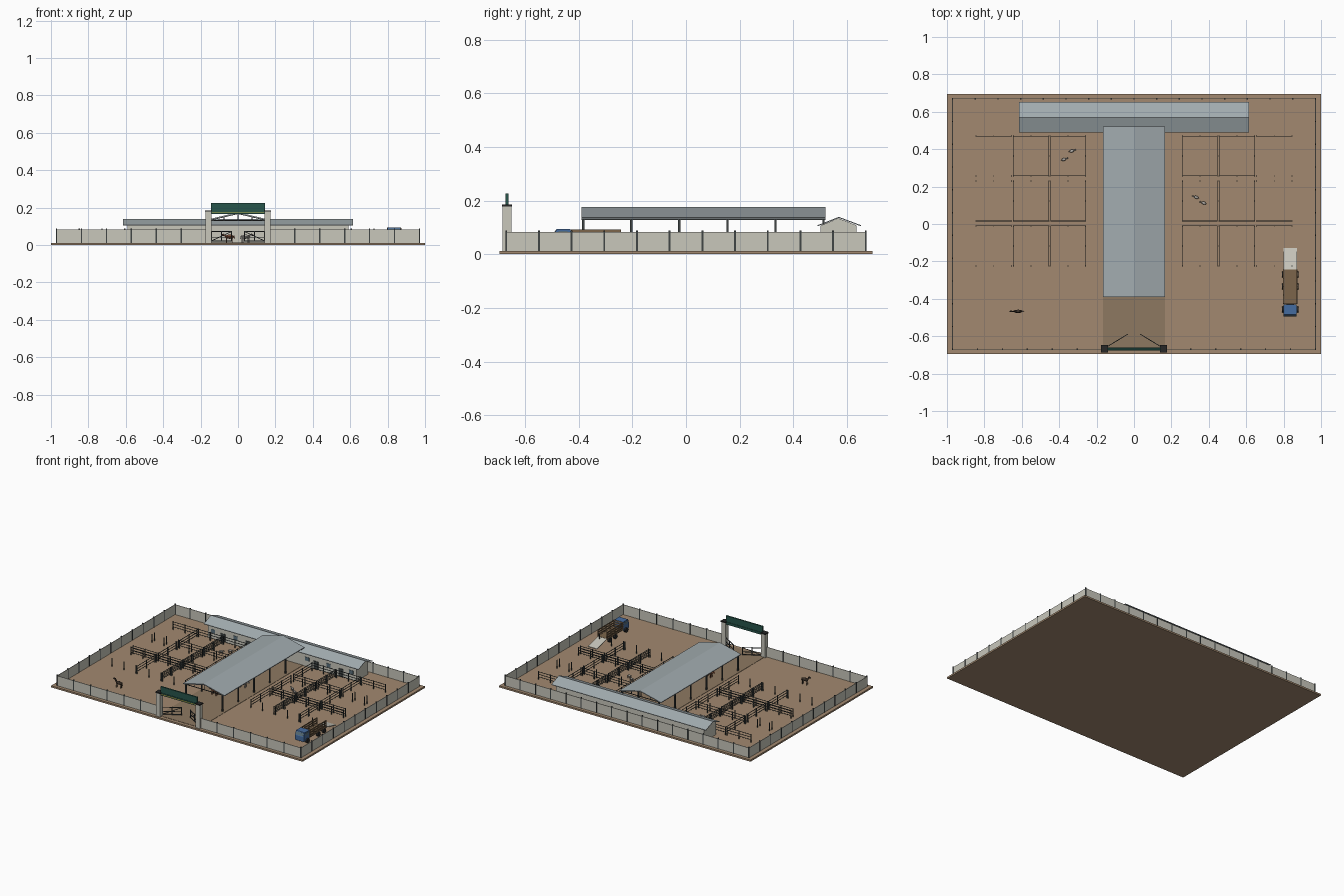
import bpy, bmesh, math
from mathutils import Vector, Matrix

if "Cube" in bpy.data.objects:
    bpy.data.objects.remove(bpy.data.objects["Cube"])

def mat(name, c):
    m = bpy.data.materials.new(name)
    m.diffuse_color = (*c, 1)
    m.use_nodes = True
    m.node_tree.nodes["Principled BSDF"].inputs["Base Color"].default_value = m.diffuse_color
    return m

DIRT = mat("dirt", (.36, .25, .16)); PATH = mat("path", (.27, .19, .12))
WALL = mat("wall", (.58, .57, .50)); STEEL = mat("steel", (.05, .06, .06))
ROOF = mat("roof", (.36, .41, .43)); GREEN = mat("green", (.02, .09, .07))
YELLOW = mat("yellow", (.6, .5, .08)); BLUE = mat("blue", (.06, .15, .35))
WOOD = mat("wood", (.2, .13, .07)); DARK = mat("dark", (.02, .02, .02))
BROWN = mat("brown", (.22, .08, .04)); WOOL = mat("wool", (.4, .38, .35))
HORSE = mat("horse", (.05, .035, .025)); GLASS = mat("glass", (.1, .16, .2))

class Part:
    """Collects simple solids into one object."""
    def __init__(self, name, m):
        self.name, self.m, self.bm = name, m, bmesh.new()

    def box(self, x0, x1, y0, y1, z0, z1):
        M = Matrix.Translation(((x0+x1)/2, (y0+y1)/2, (z0+z1)/2)) @ Matrix.Diagonal((x1-x0, y1-y0, z1-z0, 1))
        bmesh.ops.create_cube(self.bm, size=1, matrix=M)

    def post(self, x, y, z0, z1, w=.006):
        self.box(x-w/2, x+w/2, y-w/2, y+w/2, z0, z1)

    def bar(self, a, b, w=.004, h=None):
        a, b = Vector(a), Vector(b)
        d = b - a
        M = Matrix.Translation((a+b)/2) @ d.to_track_quat('X', 'Z').to_matrix().to_4x4() \
            @ Matrix.Diagonal((d.length, w, h or w, 1))
        bmesh.ops.create_cube(self.bm, size=1, matrix=M)

    def cyl_x(self, x, y, z, r, w):
        M = Matrix.Translation((x, y, z)) @ Matrix.Rotation(math.pi/2, 4, 'Y')
        bmesh.ops.create_cone(self.bm, cap_ends=True, segments=14, radius1=r, radius2=r, depth=w, matrix=M)

    def ball(self, c, s, rot=None):
        M = Matrix.Translation(c) @ (rot or Matrix()) @ Matrix.Diagonal((*s, 1))
        bmesh.ops.create_uvsphere(self.bm, u_segments=10, v_segments=6, radius=1, matrix=M)

    def prism(self, pts, axis, a, b):
        """Extrude a profile (u, z) along x or y from a to b."""
        f = (lambda u, z, t: (t, u, z)) if axis == 'x' else (lambda u, z, t: (u, t, z))
        A = [self.bm.verts.new(f(u, z, a)) for u, z in pts]
        B = [self.bm.verts.new(f(u, z, b)) for u, z in pts]
        self.bm.faces.new(A); self.bm.faces.new(B[::-1])
        for i in range(len(pts)):
            j = (i+1) % len(pts)
            self.bm.faces.new((A[i], B[i], B[j], A[j]))

    def done(self, M=None):
        if M: self.bm.transform(M)
        bmesh.ops.recalc_face_normals(self.bm, faces=self.bm.faces[:])
        me = bpy.data.meshes.new(self.name)
        self.bm.to_mesh(me); self.bm.free()
        me.materials.append(self.m)
        ob = bpy.data.objects.new(self.name, me)
        bpy.context.collection.objects.link(ob)
        return ob

G = .012  # ground level
p = Part("ground_slab", DIRT); p.box(-1, 1, -.695, .695, 0, G); p.done()
p = Part("central_path", PATH); p.box(-.165, .165, -.67, .52, G-.004, G+.002); p.done()

# Perimeter wall and posts
wall, posts = Part("perimeter_wall", WALL), Part("wall_posts", STEEL)
def wall_run(a, b, n):
    a, b = Vector(a), Vector(b)
    wall.bar((*a, .0475), (*b, .0475), .004, .071)
    for i in range(n+1):
        q = a.lerp(b, i/n)
        posts.post(q.x, q.y, G, .089, .007)
for s in (-1, 1):
    wall_run((s*.97, -.67), (s*.97, .67), 11)
    wall_run((s*.97, -.67), (s*.17, -.67), 6)
wall_run((-.97, .67), (.97, .67), 16)
wall.done(); posts.done()

# Entrance gate
pil, cap, leaf = Part("gate_pillars", WALL), Part("pillar_caps", DARK), Part("gate_leaves", STEEL)
for s in (-1, 1):
    pil.post(s*.158, -.667, G, .18, .033)
    cap.post(s*.158, -.667, .178, .186, .039)
    a, b = Vector((s*.142, -.655, 0)), Vector((s*.035, -.59, 0))
    for z in (.022, .042, .072):
        leaf.bar(a + Vector((0, 0, z)), b + Vector((0, 0, z)), .004)
    for t in (0, .5, 1):
        q = a.lerp(b, t); leaf.post(q.x, q.y, .018, .076, .004)
    leaf.bar(a + Vector((0, 0, .022)), b + Vector((0, 0, .072)), .003)
pil.done(); cap.done(); leaf.done()
p = Part("gate_beam", GREEN); p.box(-.15, .15, -.675, -.659, .165, .182); p.done()
p = Part("sign_board", GREEN); p.box(-.145, .145, -.672, -.662, .182, .226); p.done()
p = Part("beam_stripe", YELLOW); p.box(-.14, .14, -.677, -.674, .171, .175); p.done()

# Central open shed
p = Part("shed_roof", ROOF)
p.prism([(-.165, .131), (0, .170), (.165, .131), (.165, .136), (0, .175), (-.165, .136)], 'y', -.39, .52)
p.done()
p = Part("shed_frame", STEEL)
for i in range(6):
    y = -.383 + i*.179
    for s in (-1, 1):
        p.post(s*.145, y, G, .134, .008)
        p.bar((s*.155, y, .131), (0, y, .168), .004)
        p.bar((s*.075, y, .131), (s*.075, y, .15), .003)
    p.bar((-.155, y, .131), (.155, y, .131), .004)
    p.bar((0, y, .131), (0, y, .168), .003)
for s in (-1, 1):
    p.bar((s*.145, -.39, .13), (s*.145, .52, .13), .005)
p.done()

# Rear barn
p = Part("barn_body", WALL)
p.prism([(.502, G), (.636, G), (.636, .107), (.568, .134), (.502, .107)], 'x', -.59, .59)
p.done()
p = Part("barn_roof", ROOF)
p.prism([(.49, .104), (.57, .135), (.652, .104), (.652, .108), (.57, .139), (.49, .108)], 'x', -.615, .615)
p.done()
d, w = Part("barn_doors", STEEL), Part("barn_windows", GLASS)
for s in (-1, 1):
    for x in (.27, .47):
        d.box(s*x-.018, s*x+.018, .499, .503, G, .07)
    for x in (.2, .37, .55):
        w.box(s*x-.016, s*x+.016, .499, .503, .055, .08)
d.done(); w.done()

# Livestock pens
rails, pp = Part("pen_rails", STEEL), Part("pen_posts", STEEL)
def fence(a, b):
    for z in (.032, .05, .068):
        rails.bar((*a, z), (*b, z), .003)
    for i in range(3):
        q = Vector(a).lerp(Vector(b), i/2)
        pp.post(q.x, q.y, G, .072, .005)
for s in (-1, 1):
    for c, (x0, x1) in enumerate(((.26, .445), (.455, .645), (.655, .845))):
        for r, (y0, y1) in enumerate(((.257, .47), (.016, .23), (-.225, -.01))):
            if r != 1: fence((s*x0, y1), (s*x1, y1))
            if r == 1 or (r == 0 and c < 2): fence((s*x0, y0), (s*x1, y0))
            if c < 2:
                fence((s*x0, y0), (s*x0, y1)); fence((s*x1, y0), (s*x1, y1))
            for x in (x0, (x0+x1)/2, x1):
                for y in (y0, y1):
                    pp.post(s*x, y, G, .072, .005)
rails.done(); pp.done()

# Truck with loading ramp
p = Part("truck_cab", BLUE)
p.prism([(-.495, .03), (-.43, .03), (-.43, .093), (-.483, .093), (-.495, .064)], 'x', .80, .87); p.done()
p = Part("cab_windows", GLASS)
p.bar((.835, -.4945, .068), (.835, -.486, .088), .058, .003)
p.box(.799, .871, -.476, -.442, .066, .086); p.done()
p = Part("truck_bed", WOOD)
p.box(.797, .873, -.427, -.243, .038, .045)
for x in (.799, .871):
    for z in (.056, .072, .088):
        p.bar((x, -.427, z), (x, -.243, z), .003, .009)
    for i in range(5):
        p.post(x, -.425+i*.045, .04, .092, .004)
for z in (.056, .072, .088):
    p.bar((.799, -.427, z), (.871, -.427, z), .003, .009)
p.done()
p = Part("truck_chassis", DARK); p.box(.815, .855, -.49, -.245, .028, .038); p.done()
p = Part("truck_wheels", DARK)
for y in (-.457, -.334, -.27):
    for x in (.797, .873): p.cyl_x(x, y, G+.016, .016, .014)
p.done()
p = Part("loading_ramp", WALL); p.bar((.835, -.245, .042), (.835, -.13, .014), .072, .004); p.done()

# Animals: body, neck, head, four legs, tail
def animal(name, m, x, y, L, H, fat, neck, ang):
    p = Part(name, m)
    leg = H*.5
    p.ball((0, 0, H*.68), (L*.36, fat, H*.24))
    top = Vector((L*.48, 0, H*(.8+neck)))
    p.bar((L*.26, 0, H*.72), top, fat*.7, H*.18)
    p.ball(top + Vector((L*.07, 0, -.001)), (L*.13, fat*.5, H*.1), Matrix.Rotation(.5, 4, 'Y'))
    for sx in (-.24, .24):
        for sy in (-.6, .6):
            p.bar((L*sx, fat*sy, 0), (L*sx, fat*sy, leg+.004), fat*.35)
    for sy in (-.35, .35):
        p.bar(top, top + Vector((0, fat*sy, H*.12)), .002)
    p.bar((-L*.34, 0, H*.8), (-L*.42, 0, H*.4), .003)
    p.done(Matrix.Translation((x, y, G)) @ Matrix.Rotation(ang, 4, 'Z'))

animal("horse", HORSE, -.62, -.467, .07, .052, .009, .35, math.pi)
for i, (x, y, a) in enumerate(((-.375, .345, .3), (-.333, .39, .3), (.333, .143, 2.8), (.373, .112, 2.8))):
    animal(f"sheep_{i+1}", WOOL, x, y, .036, .026, .008, .1, a)
animal("brown_cow", BROWN, -.045, -.2, .07, .048, .014, .1, math.pi)
animal("grey_cow", WOOL, .04, 0, .07, .048, .014, .1, .3)
